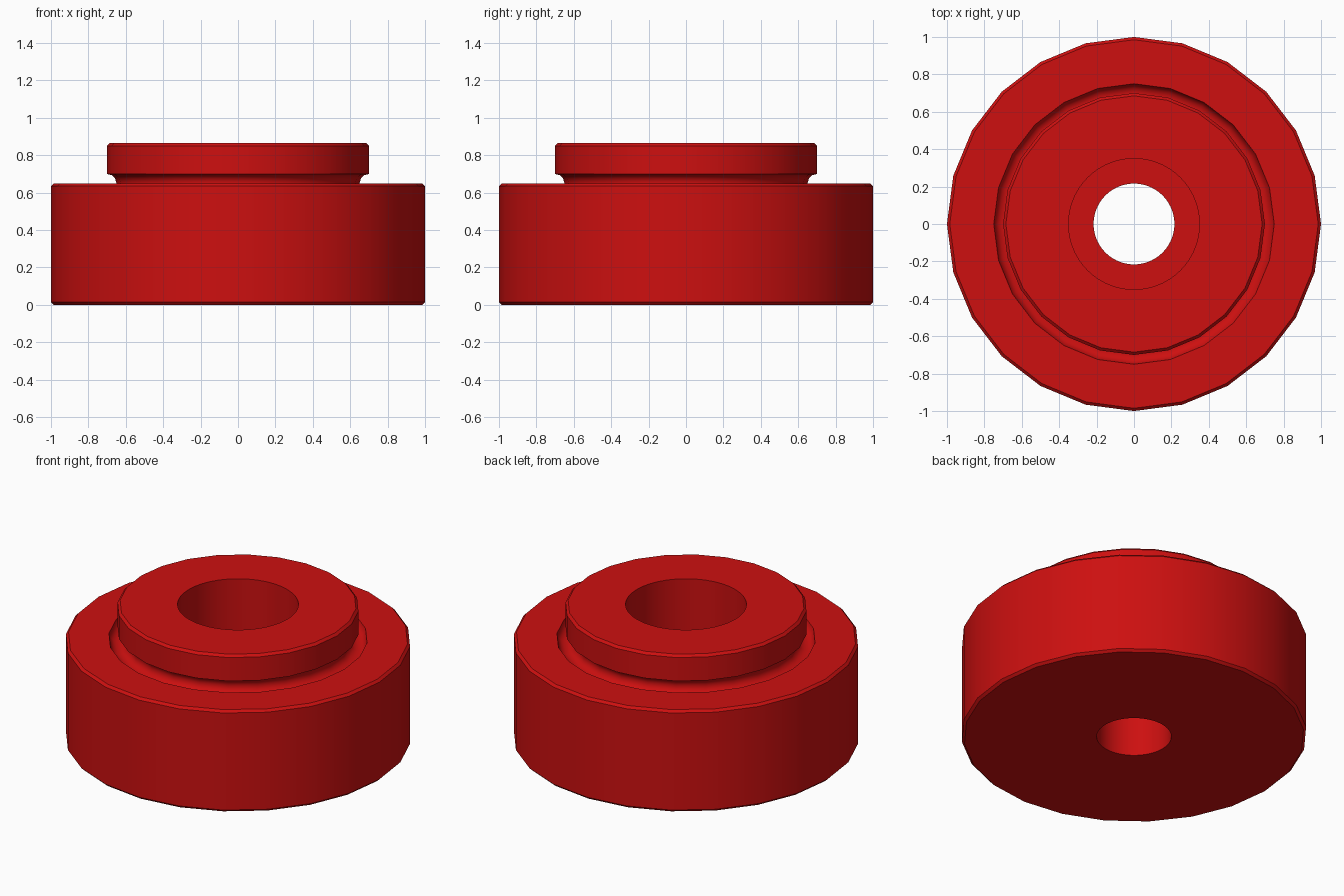
import bpy
import bmesh
from math import cos, sin, radians, tau

SIDES = 24        # facets around the outer body
BORE_SIDES = 72   # facets around the bored holes

default = bpy.data.objects.get("Cube")
if default:
    bpy.data.objects.remove(default, do_unlink=True)

red = bpy.data.materials.new("red")
red.use_nodes = True
colour = (0.61, 0.005, 0.005, 1)
red.diffuse_color = colour
red.node_tree.nodes["Principled BSDF"].inputs["Base Color"].default_value = colour


def turned(name, profile, sides):
    """Solid of revolution from (radius, z) points, bottom to top."""
    bm = bmesh.new()
    rings = [[bm.verts.new((r * cos(tau * i / sides), r * sin(tau * i / sides), z))
              for i in range(sides)] for r, z in profile]
    for low, high in zip(rings, rings[1:]):
        for i in range(sides):
            j = (i + 1) % sides
            bm.faces.new((low[i], low[j], high[j], high[i]))
    bm.faces.new(rings[0][::-1])
    bm.faces.new(rings[-1])
    bmesh.ops.recalc_face_normals(bm, faces=bm.faces)
    mesh = bpy.data.meshes.new(name)
    bm.to_mesh(mesh)
    bm.free()
    mesh.materials.append(red)
    obj = bpy.data.objects.new(name, mesh)
    bpy.context.collection.objects.link(obj)
    return obj


# Chamfered base, round relief groove, then chamfered collar
BASE_R, BASE_TOP = 1.0, 0.65
COLLAR_R, TOP = 0.70, 0.865
CHAMFER, GROOVE = 0.015, 0.05

profile = [(BASE_R - CHAMFER, 0), (BASE_R, CHAMFER),
           (BASE_R, BASE_TOP - CHAMFER), (BASE_R - CHAMFER, BASE_TOP)]
profile += [(COLLAR_R + GROOVE * cos(radians(a)), BASE_TOP + GROOVE * sin(radians(a)))
            for a in range(0, -271, -30)]
profile += [(COLLAR_R, TOP - CHAMFER), (COLLAR_R - CHAMFER, TOP)]
body = turned("stepped_foot", profile, SIDES)

# Through hole and wide counterbore, cut as one stepped plug
HOLE_R, BORE_R, BORE_FLOOR = 0.216, 0.35, 0.35
plug = turned("bore_cutter", [(HOLE_R, -0.1), (HOLE_R, BORE_FLOOR),
                              (BORE_R, BORE_FLOOR), (BORE_R, 1)], BORE_SIDES)
plug.hide_render = True

cut = body.modifiers.new("bore", "BOOLEAN")
cut.operation = "DIFFERENCE"
cut.solver = "EXACT"
cut.object = plug

bpy.ops.object.select_all(action="DESELECT")
body.select_set(True)
bpy.context.view_layer.objects.active = body
bpy.ops.object.modifier_apply(modifier=cut.name)
bpy.data.objects.remove(plug, do_unlink=True)
bpy.ops.object.shade_smooth_by_angle(angle=radians(32))
